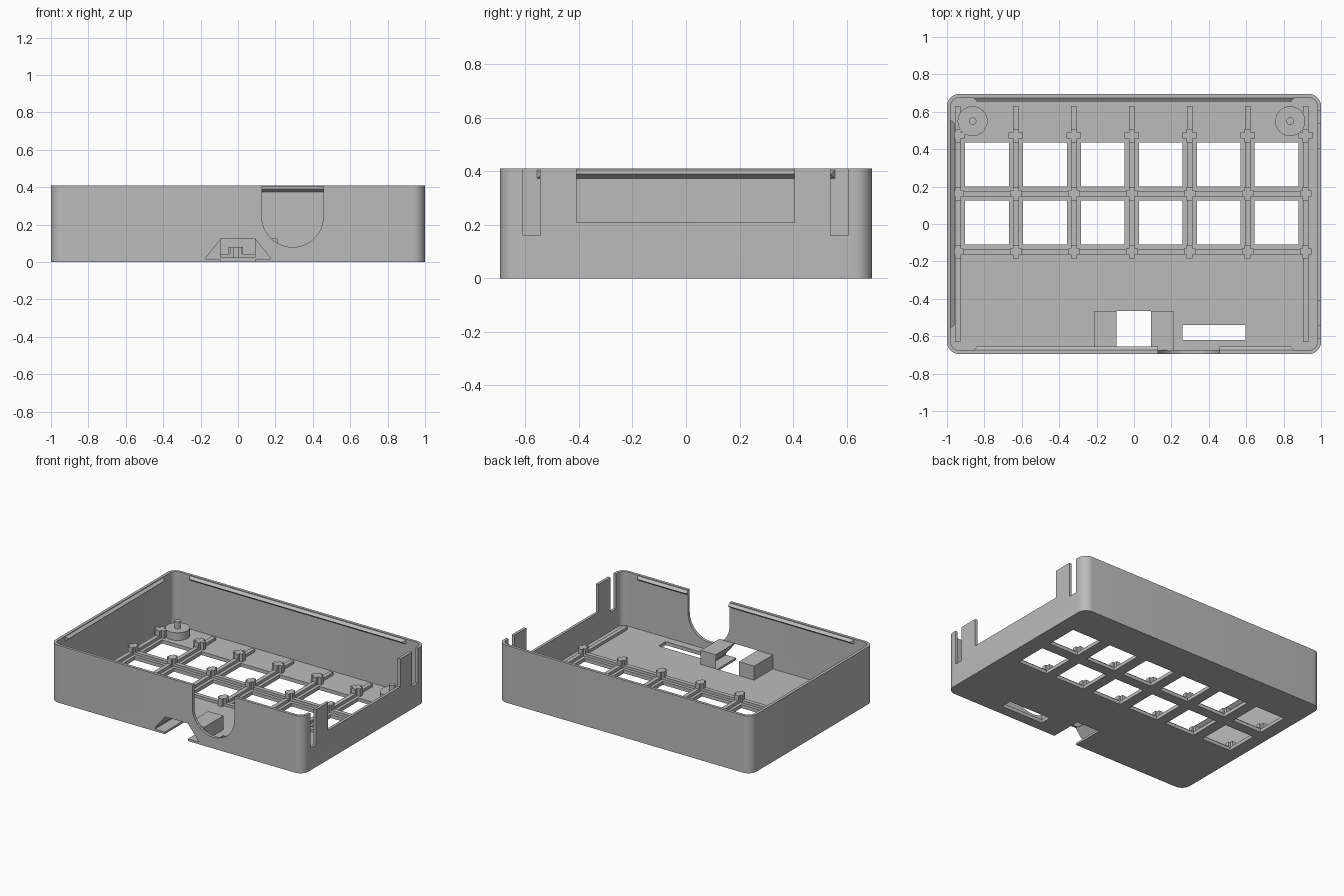
import bpy, bmesh, math
from mathutils import Matrix

cube = bpy.data.objects.get("Cube")
if cube:
    bpy.data.objects.remove(cube, do_unlink=True)

grey = bpy.data.materials.new("plain grey")
grey.use_nodes = True
grey.diffuse_color = (0.5, 0.5, 0.5, 1)
grey.node_tree.nodes["Principled BSDF"].inputs["Base Color"].default_value = (0.5, 0.5, 0.5, 1)

HX, HY, TOP, WALL, FLOOR = 1.0, 0.695, 0.41, 0.02, 0.025


def make(name, bm):
    bmesh.ops.recalc_face_normals(bm, faces=bm.faces)
    mesh = bpy.data.meshes.new(name)
    bm.to_mesh(mesh)
    bm.free()
    mesh.materials.append(grey)
    ob = bpy.data.objects.new(name, mesh)
    bpy.context.collection.objects.link(ob)
    return ob


def add_box(bm, x0, x1, y0, y1, z0, z1):
    m = Matrix.Translation(((x0 + x1) / 2, (y0 + y1) / 2, (z0 + z1) / 2))
    bmesh.ops.create_cube(bm, size=1, matrix=m @ Matrix.Diagonal((x1 - x0, y1 - y0, z1 - z0, 1)))


def box(name, *dims):
    bm = bmesh.new()
    add_box(bm, *dims)
    return make(name, bm)


def prism(name, points, axis, a, b):
    """Extrude a profile along z (points are x, y) or along y (points are x, z)."""
    bm = bmesh.new()
    place = (lambda p, t: (p[0], p[1], t)) if axis == "z" else (lambda p, t: (p[0], t, p[1]))
    lo = [bm.verts.new(place(p, a)) for p in points]
    hi = [bm.verts.new(place(p, b)) for p in points]
    bm.faces.new(lo)
    bm.faces.new(hi)
    n = len(points)
    for i in range(n):
        bm.faces.new((lo[i], lo[(i + 1) % n], hi[(i + 1) % n], hi[i]))
    return make(name, bm)


def rounded(hx, hy, r, steps=8):
    pts = []
    for k, (sx, sy) in enumerate(((1, 1), (-1, 1), (-1, -1), (1, -1))):
        for i in range(steps + 1):
            a = math.pi / 2 * (k + i / steps)
            pts.append((sx * (hx - r) + r * math.cos(a), sy * (hy - r) + r * math.sin(a)))
    return pts


def carve(ob, cutters):
    for c in cutters:
        c.hide_render = True
        mod = ob.modifiers.new("cut", "BOOLEAN")
        mod.operation, mod.solver, mod.object = "DIFFERENCE", "EXACT", c
    bpy.context.view_layer.update()
    deps = bpy.context.evaluated_depsgraph_get()
    mesh = bpy.data.meshes.new_from_object(ob.evaluated_get(deps))
    ob.modifiers.clear()
    ob.data = mesh
    for c in cutters:
        bpy.data.objects.remove(c, do_unlink=True)


def smooth(ob):
    bpy.ops.object.select_all(action="DESELECT")
    ob.select_set(True)
    bpy.context.view_layer.objects.active = ob
    bpy.ops.object.shade_smooth_by_angle(angle=math.radians(30))


# Layout of the switch openings
PITCH, HOLE = 0.31, 0.1175
cols = [-0.787 + PITCH * i for i in range(6)]
rows = [0.317, 0.007]
rib_x = [cols[0] - PITCH / 2 + PITCH * i for i in range(7)]
rib_y = [rows[0] + PITCH / 2 - PITCH * i for i in range(3)]


def port_cutter():
    return prism("port_cutter", [(-0.17, 0.015), (0.17, 0.015), (0.17, 0.025), (0.09, 0.125),
                                 (-0.09, 0.125), (-0.17, 0.025)], "y", -0.8, -0.465)


# Open tray with rounded corners
case = prism("case_shell", rounded(HX, HY, 0.065), "z", 0, TOP)
cutters = [prism("cavity", rounded(HX - WALL, HY - WALL, 0.045), "z", FLOOR, 1)]
for x in cols:
    for y in rows:
        cutters.append(box("switch_hole", x - HOLE, x + HOLE, y - HOLE, y + HOLE, -0.1, 0.2))
cutters.append(box("floor_slot", 0.26, 0.595, -0.62, -0.54, -0.1, 0.2))
cutters.append(box("port_floor_gap", -0.093, 0.09, -0.8, -0.465, -0.1, 0.1))
cutters.append(port_cutter())

# Round-bottomed notch in the front wall
NX, NZ, NR = 0.292, 0.245, 0.165
arc = [(NX + NR * math.cos(math.pi * (1 + i / 24)), NZ + NR * math.sin(math.pi * (1 + i / 24)))
       for i in range(25)]
notch = arc + [(NX + NR, 0.6), (NX - NR, 0.6)]
cutters.append(prism("front_notch", notch, "y", -0.8, -0.6))

# Left wall: wide window and the slots that free two spring tabs
cutters.append(box("side_window", 0.95, 1.1, -0.41, 0.405, 0.21, 0.6))
for y0, y1 in ((-0.61, -0.545), (0.54, 0.605)):
    cutters.append(box("tab_slot", 0.95, 1.1, y0, y1, 0.16, 0.6))
carve(case, cutters)
smooth(case)

# Undercut blocks beside the port
block = box("port_blocks", -0.214, 0.21, -0.68, -0.465, FLOOR - 0.005, 0.125)
carve(block, [port_cutter(), box("port_gap", -0.093, 0.09, -0.8, -0.4, -0.1, 0.3)])


# Snap ridges just below the rim
def ridge(name, length, turn, offset):
    bm = bmesh.new()
    prof = [(0.004, 0.37, 0), (-0.02, 0.39, 0.02), (0.004, 0.408, 0)]
    ends = [[bm.verts.new((s * (length - inset), d, z)) for d, z, inset in prof] for s in (-1, 1)]
    for e in ends:
        bm.faces.new(e)
    for i in range(3):
        j = (i + 1) % 3
        bm.faces.new((ends[0][i], ends[0][j], ends[1][j], ends[1][i]))
    bm.transform(Matrix.Rotation(turn, 4, "Z") @ Matrix.Translation((0, offset, 0)))
    return make(name, bm)


ridge("back_ridge", 0.86, 0, HY - WALL)
ridge("right_ridge", 0.56, math.pi / 2, HX - WALL)
front_ridge = ridge("front_ridge", 0.86, math.pi, HY - WALL)
carve(front_ridge, [box("ridge_gap", NX - NR, NX + NR, -0.8, -0.5, 0.3, 0.5)])

# Stiffening ribs between the openings
RW, RH, Z0 = 0.015, 0.045, FLOOR - 0.005
for i, x in enumerate(rib_x):
    front = -0.63 if i in (0, 6) else -0.18
    box("long_rib", x - RW, x + RW, front, 0.63, Z0, RH)
for y in rib_y[1:]:
    box("cross_rib", rib_x[0], rib_x[-1], y - RW, y + RW, Z0, RH - 0.001)

# Plus-shaped support posts on the rib crossings
bm = bmesh.new()
for x in rib_x:
    for y in rib_y:
        arm = 0.038 if y == rib_y[0] else 0.03
        add_box(bm, x - arm, x + arm, y - 0.016, y + 0.016, Z0, 0.08)
        add_box(bm, x - 0.016, x + 0.016, y - 0.036, y + 0.036, Z0, 0.08)
make("support_posts", bm)

# Round bosses with locating pins in the back corners
for x in (-0.863, 0.835):
    for name, r, top in (("corner_boss", 0.08, 0.08), ("corner_pin", 0.02, 0.13)):
        bm = bmesh.new()
        bmesh.ops.create_cone(bm, cap_ends=True, segments=32, radius1=r, radius2=r, depth=top - Z0,
                              matrix=Matrix.Translation((x, 0.55, (top + Z0) / 2)))
        smooth(make(name, bm))
